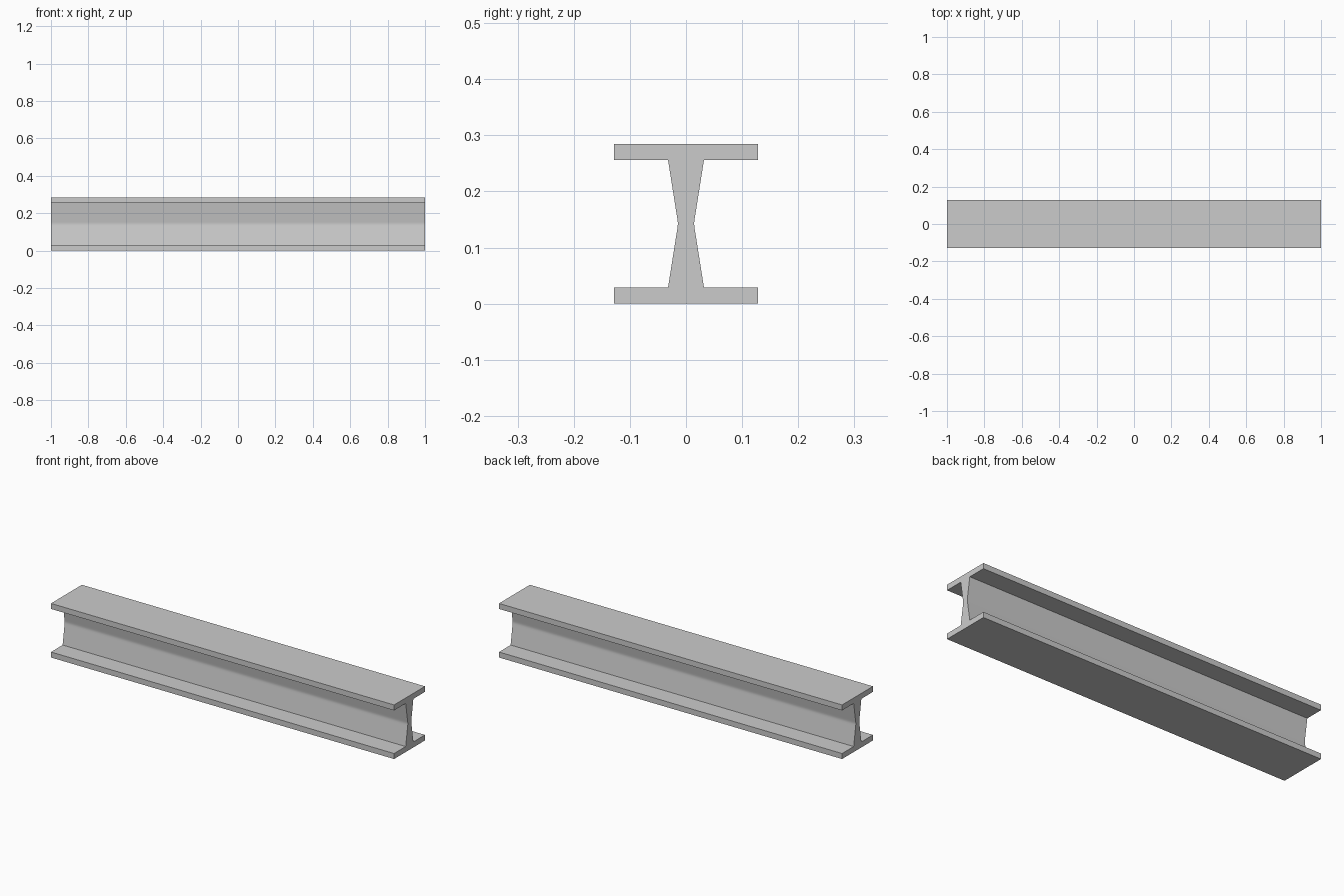
import bpy, bmesh

if "Cube" in bpy.data.objects:
    bpy.data.objects.remove(bpy.data.objects["Cube"])

HEIGHT, LENGTH = 0.285, 2.0

# Lower right quarter of the I-section: flange, then web tapering to a rounded waist
quarter = [(0.1285, 0), (0.1285, 0.029), (0.032, 0.029),
           (0.0165, 0.127), (0.0150, 0.136)]
waist = [(0.0145, HEIGHT / 2)]

# Mirror the quarter upward, then across to the left
right = quarter + waist + [(y, HEIGHT - z) for y, z in reversed(quarter)]
profile = right + [(-y, z) for y, z in reversed(right)]

# Extrude the section along x
bm = bmesh.new()
face = bm.faces.new([bm.verts.new((-LENGTH / 2, y, z)) for y, z in profile])
result = bmesh.ops.extrude_face_region(bm, geom=[face], use_keep_orig=True)
moved = [v for v in result["geom"] if isinstance(v, bmesh.types.BMVert)]
bmesh.ops.translate(bm, verts=moved, vec=(LENGTH, 0, 0))
bmesh.ops.recalc_face_normals(bm, faces=bm.faces)

mesh = bpy.data.meshes.new("steel_beam")
bm.to_mesh(mesh)
bm.free()
beam = bpy.data.objects.new("steel_beam", mesh)
bpy.context.collection.objects.link(beam)

# Smooth only the waist of the web
bpy.context.view_layer.objects.active = beam
beam.select_set(True)
bpy.ops.object.shade_smooth_by_angle(angle=0.52)
